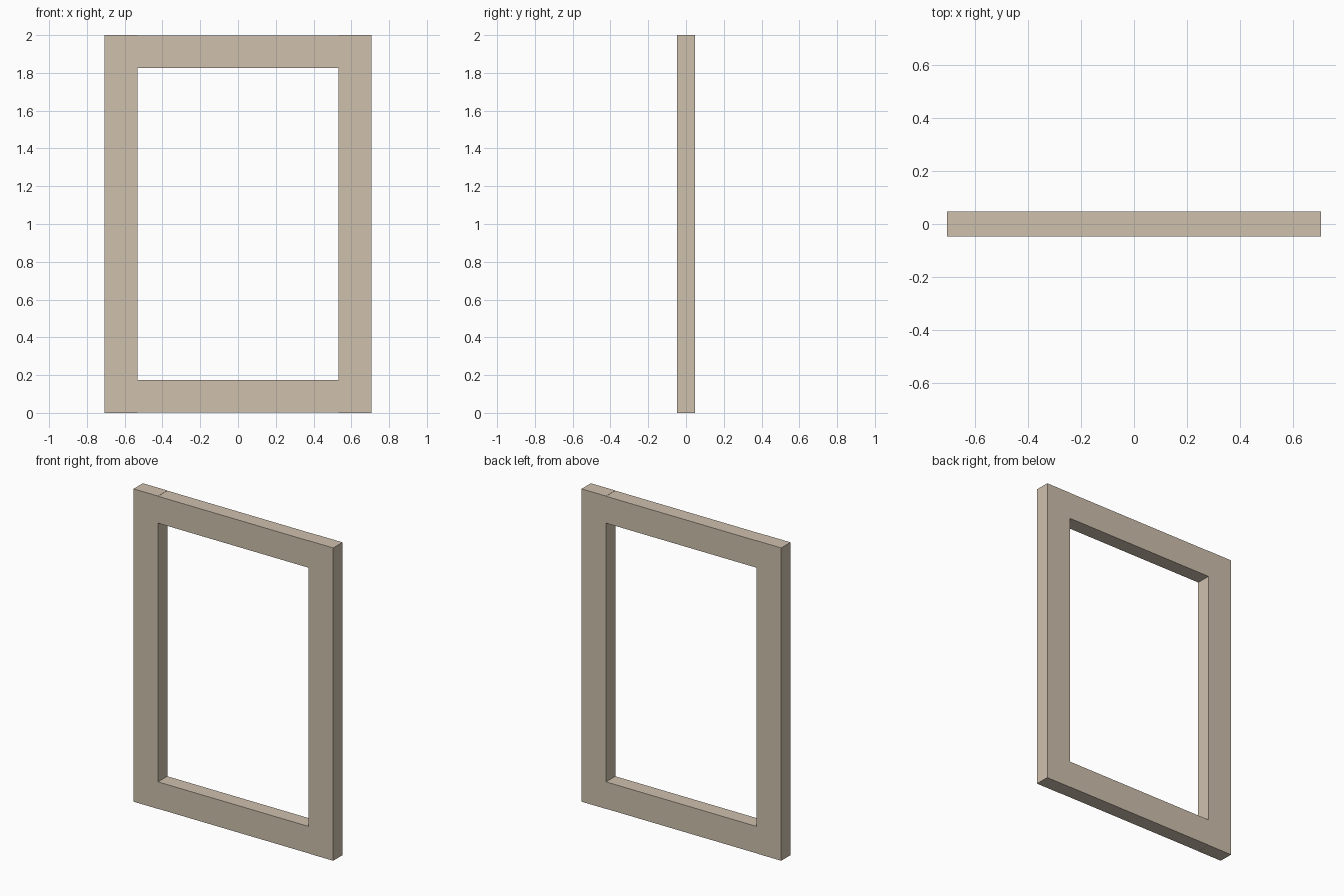
import bpy

if "Cube" in bpy.data.objects:
    bpy.data.objects.remove(bpy.data.objects["Cube"])

W, H, D = 0.706, 2.0, 0.094   # half width, height, depth
B = 0.173                     # bar width
STEP = 0.001                  # rails sit a hair inside the stile ends

wood = bpy.data.materials.new("pale_wood")
wood.diffuse_color = (0.62, 0.53, 0.42, 1)
wood.use_nodes = True
wood.node_tree.nodes["Principled BSDF"].inputs["Base Color"].default_value = wood.diffuse_color


def bar(name, x0, x1, z0, z1):
    bpy.ops.mesh.primitive_cube_add(size=1, location=((x0 + x1) / 2, 0, (z0 + z1) / 2))
    ob = bpy.context.object
    ob.name = name
    ob.scale = (x1 - x0, D, z1 - z0)
    bpy.ops.object.transform_apply(location=False, rotation=False, scale=True)
    ob.data.materials.append(wood)


# Full-height side stiles
bar("left_stile", -W, -W + B, 0, H)
bar("right_stile", W - B, W, 0, H)

# Rails butted between the stiles
bar("bottom_rail", -W + B, W - B, STEP, B)
bar("top_rail", -W + B, W - B, H - B, H - STEP)
